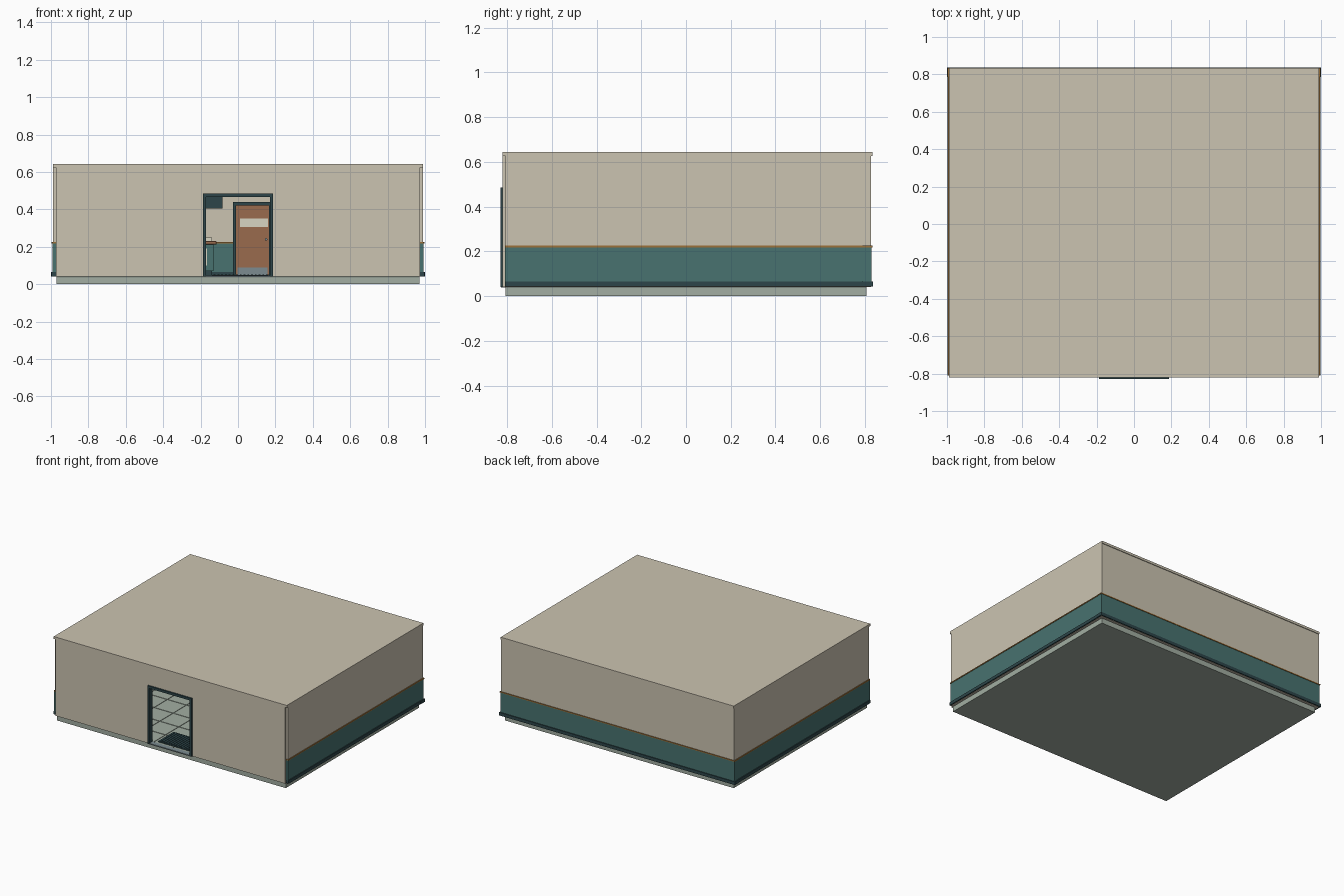
import bpy, bmesh, math

if "Cube" in bpy.data.objects:
    bpy.data.objects.remove(bpy.data.objects["Cube"])

def mat(name, r, g, b):
    m = bpy.data.materials.new(name)
    m.diffuse_color = (r, g, b, 1)
    m.use_nodes = True
    m.node_tree.nodes["Principled BSDF"].inputs["Base Color"].default_value = m.diffuse_color
    return m

CREAM = mat("cream_paint", .60, .55, .44)
TEAL = mat("teal_panel", .065, .17, .16)
DARK = mat("dark_trim", .026, .06, .068)
WOOD = mat("brown_wood", .32, .145, .075)
RAIL = mat("oak_rail", .33, .16, .04)
TILE = mat("pale_tile", .36, .42, .36)
GROUT = mat("grout", .20, .24, .21)
STEEL = mat("steel", .20, .26, .28)
SIGN = mat("sign_white", .68, .66, .54)

def boxes(name, m, *spans, bevel=0):
    """One object made of boxes given as (x0, x1, y0, y1, z0, z1)."""
    bm = bmesh.new()
    for x0, x1, y0, y1, z0, z1 in spans:
        vs = bmesh.ops.create_cube(bm, size=1)["verts"]
        for v in vs:
            v.co.x = x1 if v.co.x > 0 else x0
            v.co.y = y1 if v.co.y > 0 else y0
            v.co.z = z1 if v.co.z > 0 else z0
    me = bpy.data.meshes.new(name)
    bm.to_mesh(me)
    bm.free()
    me.materials.append(m)
    o = bpy.data.objects.new(name, me)
    bpy.context.collection.objects.link(o)
    if bevel:
        b = o.modifiers.new("bevel", "BEVEL")
        b.width, b.segments = bevel, 1
    return o

# floor slab and tiles
boxes("floor_slab", TILE, (-.97, .97, -.807, .807, 0, .036))
boxes("grout_bed", GROUT, (-.97, .97, -.807, .807, .036, .040))
NX, NY, GAP = 12, 10, .003
tw, td = 1.94 / NX, 1.614 / NY
boxes("floor_tiles", TILE, *[
    (-.97 + i * tw + GAP, -.97 + (i + 1) * tw - GAP,
     -.807 + j * td + GAP, -.807 + (j + 1) * td - GAP, .039, .043)
    for i in range(NX) for j in range(NY)])

# walls and ceiling
boxes("ceiling", CREAM, (-.988, .988, -.82, .833, .625, .643))
boxes("back_wall", CREAM, (-.988, .988, .80, .828, .04, .625))
for s, side in ((-1, "left"), (1, "right")):
    a, b = sorted((s * .968, s * .988))
    boxes(side + "_wall", CREAM, (a, b, -.806, .80, .04, .625))
    a, b = sorted((s * .18, s * .972))
    boxes("front_wall_" + side, CREAM, (a, b, -.82, -.80, .04, .625))
boxes("front_lintel", CREAM, (-.18, .18, -.819, -.80, .475, .625))

# wainscot, rail and skirting run round the room, showing inside and outside
def band(name, m, grow, z0, z1):
    o, i = .991 + grow, .962 - grow
    boxes("side_" + name, m,
          (-o, -i, -.81, .795, z0, z1), (i, o, -.81, .795, z0, z1))
    boxes("back_" + name, m, (-o - .002, o + .002, .792 - grow, .830 + grow, z0, z1))
    boxes("front_" + name, m, (-.96, -.19, -.801, -.792 + grow, z0, z1),
          (.19, .96, -.801, -.792 + grow, z0, z1))

band("wainscot", TEAL, 0, .065, .217)
band("rail", RAIL, .003, .217, .225)
band("skirting", DARK, .006, .042, .066)

# entrance frame and threshold
boxes("entrance_frame", DARK,
      (-.187, -.172, -.83, -.79, .04, .485),
      (.172, .187, -.83, -.79, .04, .485),
      (-.172, .172, -.83, -.79, .467, .485))
boxes("entrance_threshold", STEEL, (-.172, .172, -.828, -.79, .038, .046))

# ribbed entrance mat
boxes("entrance_mat", DARK, (-.14, .16, -.77, -.58, .042, .048))
boxes("mat_ribs", DARK, *[(-.13 + k * .02, -.12 + k * .02, -.76, -.59, .047, .051)
                          for k in range(15)])

# inner door on the back wall
boxes("inner_door_frame", DARK,
      (-.028, -.012, .765, .802, .043, .44),
      (.167, .183, .765, .802, .043, .44),
      (-.012, .167, .765, .802, .422, .44))
boxes("inner_door_leaf", WOOD, (-.012, .167, .776, .80, .048, .422))
boxes("door_kick_plate", STEEL, (-.004, .159, .773, .777, .05, .09))
boxes("door_sign", SIGN, (.012, .16, .770, .777, .305, .352))
bpy.ops.mesh.primitive_cylinder_add(vertices=16, radius=.007, depth=.018,
                                    location=(.15, .768, .24),
                                    rotation=(math.pi / 2, 0, 0))
handle = bpy.context.object
handle.name = "door_handle"
handle.data.materials.append(STEEL)
bpy.ops.object.shade_smooth_by_angle()

# reception desk with overhead cabinet, mostly behind the left front wall
boxes("desk_body", TEAL, (-.72, -.13, .36, .52, .07, .212))
boxes("desk_plinth", DARK, (-.71, -.14, .37, .51, .042, .07))
boxes("desk_top", WOOD, (-.74, -.115, .34, .54, .212, .231), bevel=.003)
boxes("desk_front_panels", SIGN, *[(x, x + .15, .355, .361, .10, .19)
                                   for x in (-.685, -.5, -.315)])
boxes("desk_screen", SIGN, (-.70, -.14, .43, .435, .231, .25))
boxes("overhead_cabinet", DARK, (-.74, -.083, .42, .54, .405, .475))
boxes("cabinet_hangers", DARK, (-.70, -.69, .475, .485, .475, .626),
      (-.20, -.19, .475, .485, .475, .626))
